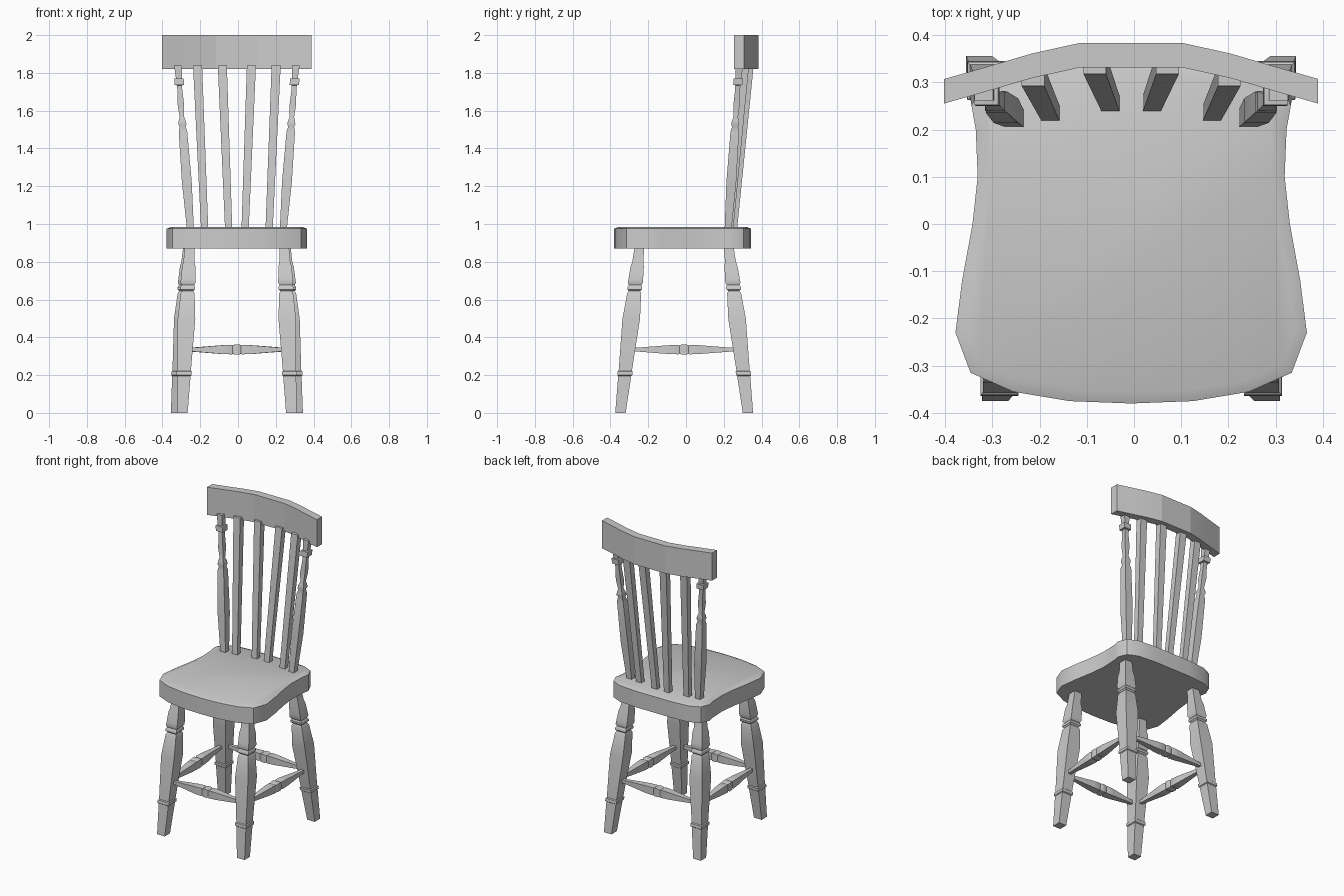
import bpy, bmesh, math
from mathutils import Vector

if "Cube" in bpy.data.objects:
    bpy.data.objects.remove(bpy.data.objects["Cube"])

wood = bpy.data.materials.new("grey_wood")
wood.use_nodes = True
wood.diffuse_color = (0.6, 0.6, 0.6, 1)
wood.node_tree.nodes["Principled BSDF"].inputs["Base Color"].default_value = (0.6, 0.6, 0.6, 1)


def finish(name, bm, angle=35):
    bmesh.ops.recalc_face_normals(bm, faces=bm.faces)
    mesh = bpy.data.meshes.new(name)
    bm.to_mesh(mesh)
    bm.free()
    mesh.materials.append(wood)
    ob = bpy.data.objects.new(name, mesh)
    bpy.context.collection.objects.link(ob)
    bpy.ops.object.select_all(action='DESELECT')
    ob.select_set(True)
    bpy.context.view_layer.objects.active = ob
    bpy.ops.object.shade_smooth_by_angle(angle=math.radians(angle))
    return ob


def bar(name, start, end, profile, u, v):
    """Square bar along start-end; profile holds (fraction, width) pairs."""
    start, end, u, v = map(Vector, (start, end, u, v))
    bm = bmesh.new()
    rings = []
    for t, w in profile:
        c = start.lerp(end, t)
        rings.append([bm.verts.new(c + (u * a + v * b) * w / 2)
                      for a, b in ((-1, -1), (1, -1), (1, 1), (-1, 1))])
    for r, s in zip(rings, rings[1:]):
        for i in range(4):
            j = (i + 1) % 4
            bm.faces.new((r[i], r[j], s[j], s[i]))
    bm.faces.new(rings[0])
    bm.faces.new(rings[-1])
    return finish(name, bm)


def prism(outline, z0, z1):
    bm = bmesh.new()
    base = bm.faces.new([bm.verts.new((x, y, z0)) for x, y in outline])
    ext = bmesh.ops.extrude_face_region(bm, geom=[base])
    for g in ext["geom"]:
        if isinstance(g, bmesh.types.BMVert):
            g.co.z = z1
    return bm


X, Y, Z = (1, 0, 0), (0, 1, 0), (0, 0, 1)
OFF = -0.006  # sideways offset of the whole chair

# Seat: shield outline with softened rims
half = [(0, -0.38), (0.13, -0.375), (0.25, -0.355), (0.34, -0.315), (0.372, -0.23),
        (0.358, -0.12), (0.336, 0), (0.325, 0.1), (0.329, 0.2), (0.338, 0.25),
        (0.315, 0.305), (0.25, 0.335), (0.13, 0.345), (0, 0.345)]
outline = half + [(-x, y) for x, y in half[-2:0:-1]]
bm = prism([(x + OFF, y) for x, y in outline], 0.87, 0.975)
top = [f for f in bm.faces if f.calc_center_median().z > 0.97]
bmesh.ops.inset_region(bm, faces=top, thickness=0.025)
for v in top[0].verts:
    v.co.z = 0.985
finish("seat", bm, 40)

# Crest rail: shallow bowed board
arc = [(0.396, 0.255), (0.305, 0.281), (0.21, 0.309), (0.11, 0.331)]
front = [(-x, y) for x, y in arc] + arc[::-1]
back = [(x, y + 0.052) for x, y in front[::-1]]
finish("crest_rail", prism([(x + OFF, y) for x, y in front + back], 1.82, 2.0), 10)

# Legs: square turned shapes given from the floor up
leg = [(0, 0.055), (0.22, 0.069), (0.225, 0.08), (0.245, 0.08), (0.25, 0.07),
       (0.56, 0.093), (0.71, 0.074), (0.725, 0.06), (0.735, 0.078), (0.75, 0.078),
       (0.76, 0.066), (0.775, 0.08), (0.8, 0.077), (0.87, 0.07), (0.9, 0.058), (1, 0.05)]
# Back posts: tapered shaft, thin neck and small collar
post = [(0, 0.036), (0.3, 0.052), (0.6, 0.045), (0.63, 0.032), (0.645, 0.042),
        (0.665, 0.038), (0.69, 0.024), (0.76, 0.034), (0.86, 0.026), (0.88, 0.028),
        (0.882, 0.05), (0.92, 0.05), (0.922, 0.032), (1, 0.04)]
feet = {}
for side, s in (("left", 1), ("right", -1)):
    for end, foot, head in (("front", (0.288, -0.347), (0.25, -0.245)),
                            ("back", (0.322, 0.328), (0.258, 0.225))):
        a = Vector((s * foot[0] + OFF, foot[1], 0))
        b = Vector((s * head[0] + OFF, head[1], 0.89))
        bar(f"{end}_{side}_leg", a, b, leg, X, Y)
        feet[end, side] = a.lerp(b, 0.335 / 0.89)
    bar(f"{side}_back_post", (s * 0.245 + OFF, 0.222, 0.96), (s * 0.312 + OFF, 0.282, 1.84),
        post, X, Y)
    # Plain back slats
    for n, x0, x1, y0, y1 in (("inner", 0.043, 0.077, 0.253, 0.338),
                              ("outer", 0.17, 0.208, 0.233, 0.313)):
        bar(f"{side}_{n}_slat", (s * x0 + OFF, y0, 0.96), (s * x1 + OFF, y1, 1.84),
            [(0, 0.038), (1, 0.048)], X, (0, 0.85, 0))

# Stretchers: spindles swelling to a ringed middle
spindle = [(0, 0.018), (0.1, 0.022), (0.36, 0.046), (0.45, 0.05), (0.46, 0.043), (0.475, 0.052)]
spindle += [(1 - t, w) for t, w in spindle[::-1]]
for end in ("front", "back"):
    bar(f"{end}_stretcher", feet[end, "right"], feet[end, "left"], spindle, Y, Z)
for side in ("left", "right"):
    bar(f"{side}_stretcher", feet["front", side], feet["back", side], spindle, X, Z)
